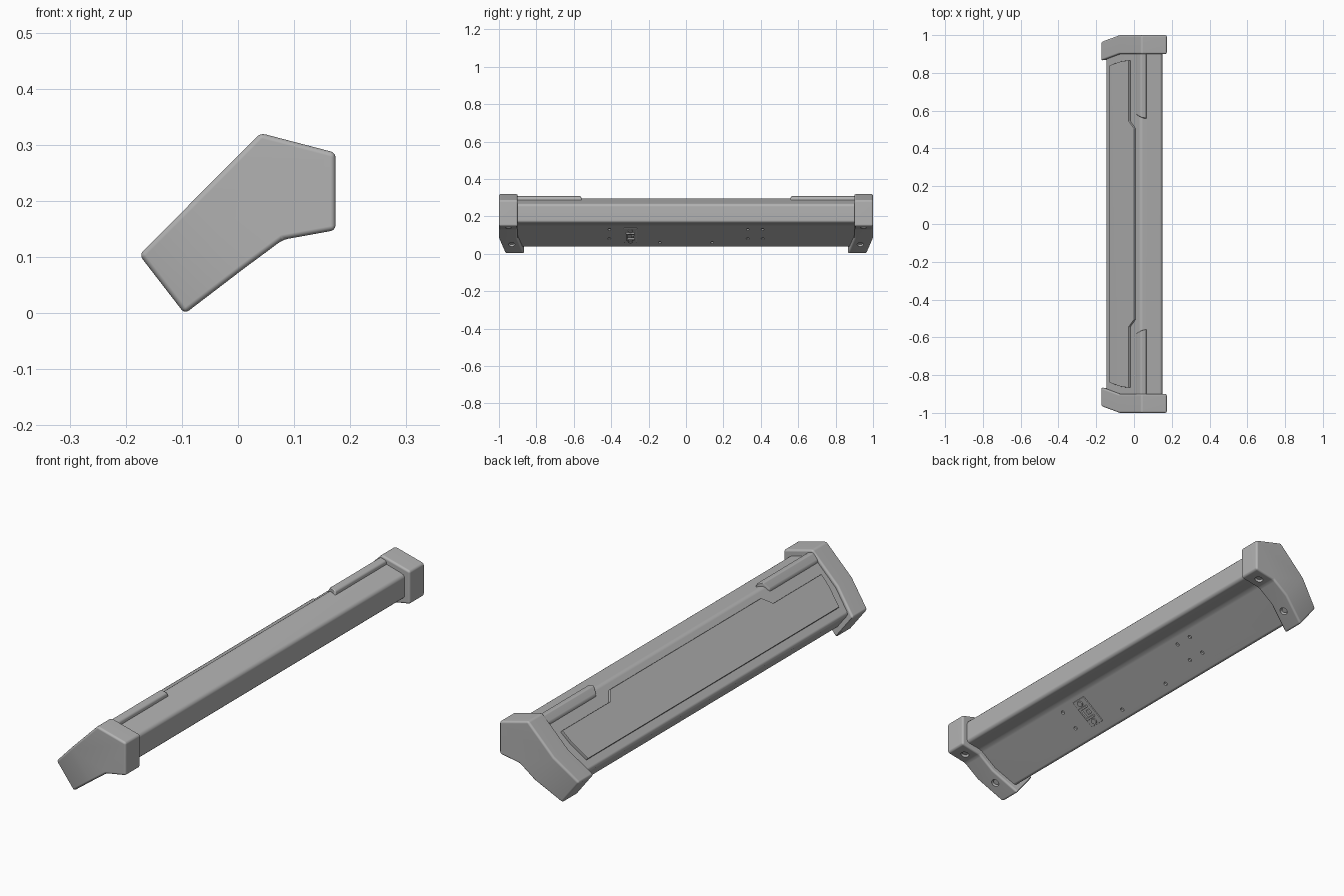
import bpy, bmesh, math
from mathutils import Vector, Matrix

cube = bpy.data.objects.get("Cube")
if cube:
    bpy.data.objects.remove(cube, do_unlink=True)

grey = bpy.data.materials.new("plain grey")
grey.use_nodes = True
GREY = (0.45, 0.45, 0.45, 1)
grey.diffuse_color = GREY
grey.node_tree.nodes["Principled BSDF"].inputs["Base Color"].default_value = GREY

# Underside frame: slope direction, outward normal and a point on the slope
SLOPE = Vector((0.804, 0, 0.594))
UNDER = Vector((0.594, 0, -0.804))
LEDGE = Vector((0.19, 0, -0.98))


def under_point(y, z, top=(0.075, 0.155)):
    return Vector((top[0] + (z - top[1]) / 0.594 * 0.804, y, z))


def finish(name, bm, bevel=0.0, segments=3, limit=20):
    """Bevel the sharp edges and turn the bmesh into an object."""
    bmesh.ops.recalc_face_normals(bm, faces=bm.faces)
    if bevel:
        edges = [e for e in bm.edges if e.calc_face_angle(0) > math.radians(limit)]
        bmesh.ops.bevel(bm, geom=edges, offset=bevel, segments=segments,
                        profile=0.5, affect='EDGES', clamp_overlap=True)
    mesh = bpy.data.meshes.new(name)
    bm.to_mesh(mesh)
    bm.free()
    mesh.materials.append(grey)
    obj = bpy.data.objects.new(name, mesh)
    bpy.context.collection.objects.link(obj)
    return obj


def activate(obj):
    bpy.ops.object.select_all(action='DESELECT')
    obj.select_set(True)
    bpy.context.view_layer.objects.active = obj


def smooth(obj):
    activate(obj)
    bpy.ops.object.shade_smooth_by_angle(angle=math.radians(35))
    mod = obj.modifiers.new("even_normals", 'WEIGHTED_NORMAL')
    mod.keep_sharp = True


def prism(bm, base, offset):
    """Closed prism from an outline moved by an offset."""
    low = [bm.verts.new(p) for p in base]
    high = [bm.verts.new(Vector(p) + offset) for p in base]
    n = len(low)
    bm.faces.new(low)
    bm.faces.new(high)
    for i in range(n):
        j = (i + 1) % n
        bm.faces.new((low[i], low[j], high[j], high[i]))


def add_cylinder(bm, point, normal, radius, depth):
    turn = normal.to_track_quat('Z', 'Y').to_matrix().to_4x4()
    bmesh.ops.create_cone(bm, cap_ends=True, segments=20, radius1=radius, radius2=radius,
                          depth=depth, matrix=Matrix.Translation(point) @ turn)


def drill(obj, holes):
    """Cut round pits given as (point, normal, radius, depth)."""
    bm = bmesh.new()
    for point, normal, radius, depth in holes:
        add_cylinder(bm, point, normal, radius, depth * 2)
    cutter = finish(obj.name + "_cutter", bm)
    cutter.hide_render = True
    mod = obj.modifiers.new("holes", 'BOOLEAN')
    mod.object, mod.operation, mod.solver = cutter, 'DIFFERENCE', 'EXACT'
    activate(obj)
    bpy.ops.object.modifier_apply(modifier=mod.name)
    bpy.data.objects.remove(cutter, do_unlink=True)


# Long housing
outline = [(-0.15, 0.11), (0.035, 0.297), (0.15, 0.265),
           (0.15, 0.166), (0.075, 0.155), (-0.09, 0.033)]
bm = bmesh.new()
prism(bm, [(x, -0.93, z) for x, z in outline], Vector((0, 1.86, 0)))
housing = finish("housing", bm, 0.013)
spots = [(s * y, z) for s in (-1, 1) for y in (0.33, 0.41) for z in (0.08, 0.13)
         if s * y != -0.33]
spots += [(-0.14, 0.06), (0.14, 0.06)]
drill(housing, [(under_point(y, z), UNDER, 0.008, 0.008) for y, z in spots])
smooth(housing)

# End caps, whose lower half folds inward
cap_outline = [(-0.176, 0.104), (-0.08, 0.2), (0.04, 0.321), (0.174, 0.286),
               (0.174, 0.148), (0.08, 0.131), (0.011, 0.08), (-0.095, -0.001)]


def fold(x, z):
    return max(0, (-0.795 * x - 0.605 * z + 0.057) / 0.1325) * 0.035


for side, label in ((-1, "front"), (1, "back")):
    bm = bmesh.new()
    rings = [[bm.verts.new((x, side * (y - fold(x, z)), z)) for x, z in cap_outline]
             for y in (0.9, 1.0)]
    for ring in rings:
        bm.faces.new(ring[1:7])
        bm.faces.new((ring[6], ring[7], ring[0], ring[1]))
        bm.edges.get((ring[1], ring[6])).smooth = False
    for i in range(8):
        j = (i + 1) % 8
        bm.faces.new((rings[0][i], rings[0][j], rings[1][j], rings[1][i]))
    cap = finish(label + "_end_cap", bm, 0.009)
    seats = [(under_point(side * 0.932, 0.05, (0.08, 0.131)), UNDER),
             (Vector((0.12, side * 0.95, 0.139)), LEDGE)]
    drill(cap, [(p, n, 0.017, 0.016) for p, n in seats])
    smooth(cap)
    # Screws sunk in the cap
    bm = bmesh.new()
    for p, n in seats:
        add_cylinder(bm, p - n * 0.013, n, 0.012, 0.012)
    smooth(finish(label + "_cap_screws", bm))

    # Ridge rail running out of the cap
    section = [(0.013, 0.262), (0.013, 0.284), (0.036, 0.311), (0.063, 0.303), (0.068, 0.275)]
    bm = bmesh.new()
    prism(bm, [(x, side * 0.92, z) for x, z in section], Vector((0, -side * 0.37, 0)))
    for v in bm.verts:
        if abs(v.co.y) < 0.6:
            v.co.y += side * (0.03 if v.co.x < 0.03 else 0.0)
            if v.co.z > 0.3:
                v.co.y += side * 0.012
    smooth(finish(label + "_ridge_rail", bm, 0.006))

# Raised panel on the upper slope, wider in the middle
half = [(-0.122, 0.84), (-0.06, 0.862), (-0.02, 0.867), (-0.02, 0.545), (0.009, 0.505)]
loop = half + [(x, -y) for x, y in reversed(half)]
out = Vector((-1, 0, 1)).normalized()
bm = bmesh.new()
prism(bm, [Vector((x, y, x + 0.262)) - out * 0.006 for x, y in loop], out * 0.018)
smooth(finish("raised_panel", bm, 0.003, 2))


# Connector bracket on the underside
def add_block(bm, u, y, lift, size):
    axes = Matrix((SLOPE, Vector((0, 1, 0)), UNDER)).transposed().to_4x4()
    spot = under_point(-0.297, 0.1) + SLOPE * u + Vector((0, y, 0)) + UNDER * lift
    bmesh.ops.create_cube(bm, size=1, matrix=Matrix.Translation(spot) @ axes
                          @ Matrix.Diagonal((*size, 1)))


bm = bmesh.new()
add_block(bm, 0, 0, 0.001, (0.13, 0.07, 0.01))
smooth(finish("bracket_plate", bm, 0.004, 2))
bm = bmesh.new()
for u, y, size in ((0, -0.02, (0.06, 0.01, 0.014)), (0.025, 0, (0.01, 0.045, 0.014)),
                   (-0.025, 0, (0.01, 0.045, 0.014)), (0, 0.012, (0.02, 0.015, 0.014))):
    add_block(bm, u, y, 0.008, size)
smooth(finish("bracket_hook", bm, 0.002, 2))
bm = bmesh.new()
for u in (-0.047, 0.047):
    add_cylinder(bm, under_point(-0.297, 0.1) + SLOPE * u + UNDER * 0.008, UNDER, 0.012, 0.008)
smooth(finish("bracket_screws", bm))
